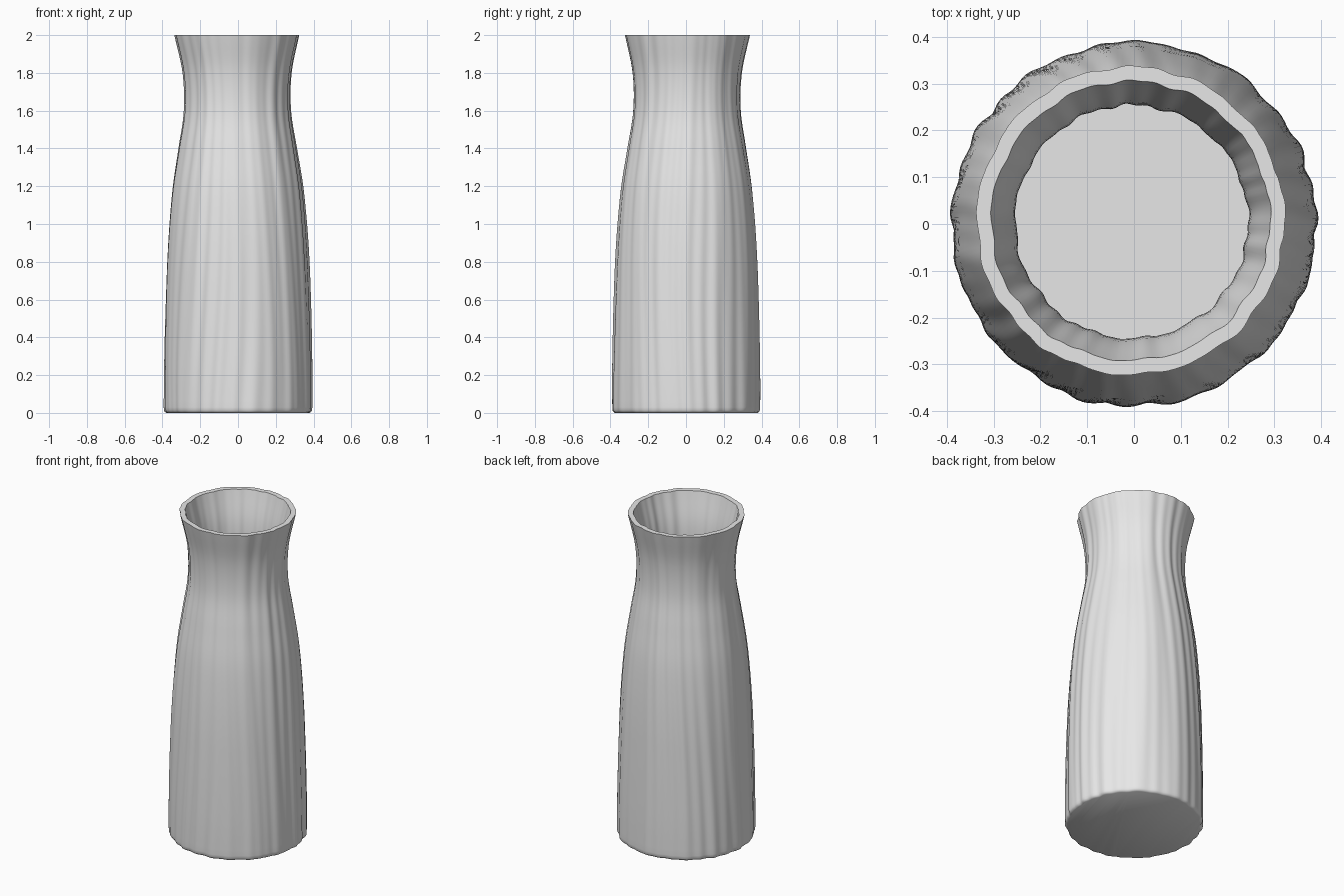
import bpy
import bmesh
import math

cube = bpy.data.objects.get("Cube")
if cube:
    bpy.data.objects.remove(cube, do_unlink=True)

SEGMENTS = 200
HEIGHT = 2.0
WALL = 0.031
FLOOR = 0.04
# Mean outer radius at equal height steps, foot to rim
RADII = [0.389, 0.389, 0.386, 0.381, 0.374, 0.362, 0.343, 0.312, 0.282, 0.287, 0.329]


def mean_radius(z):
    """Smooth curve through RADII."""
    last = len(RADII) - 1
    t = z / HEIGHT * last
    i = min(int(t), last - 1)
    f = t - i
    b, c = RADII[i], RADII[i + 1]
    a = RADII[i - 1] if i else b
    d = RADII[i + 2] if i + 2 <= last else 2 * c - b
    return b + 0.5 * f * (c - a + f * (2*a - 5*b + 4*c - d + f * (3*(b - c) + d - a)))


def ribs(angle, z):
    """Irregular hand-drawn ribs that wander with height and soften at the neck."""
    t = angle + 0.05 * math.sin(2.3 * z + 2 * angle) + 0.04 * z * math.sin(angle)
    fine = math.sin(27 * t + 1.6 * math.sin(3 * t))
    broad = math.sin(13 * t + 1.2 * math.sin(2 * t + z))
    sharp = math.sin(41 * t + 2 * math.sin(2 * t) + 1.5 * z)
    patch = 0.6 + 0.4 * math.sin(3 * t + 1.7 * z)
    strength = 1 - 0.25 * z
    return strength * (0.0042 * fine * patch + 0.0016 * sharp * (1 - patch)) + 0.0026 * broad


def ring(bm, z, inset):
    """One ribbed loop; the neck sits slightly off centre."""
    shift = 0.007 * (z / HEIGHT) ** 2
    loop = []
    for i in range(SEGMENTS):
        a = math.tau * i / SEGMENTS
        r = mean_radius(z) - inset + ribs(a, z)
        loop.append(bm.verts.new((r * math.cos(a) - shift, r * math.sin(a) + shift, z)))
    return loop


# Profile runs up the outside, over the flat rim and down the inside
steps = 56
outside = [(0, 0.014), (0.005, 0.006), (0.014, 0.001)]
outside += [(0.03 + (HEIGHT - 0.03) * i / steps, 0) for i in range(steps + 1)]
inside = [(HEIGHT - (HEIGHT - FLOOR) * i / steps, WALL) for i in range(steps + 1)]

bm = bmesh.new()
loops = [ring(bm, z, inset) for z, inset in outside + inside]
for low, high in zip(loops, loops[1:]):
    for i in range(SEGMENTS):
        j = (i + 1) % SEGMENTS
        bm.faces.new((low[i], low[j], high[j], high[i]))
# Underside and inner floor
bm.faces.new(loops[0][::-1])
bm.faces.new(loops[-1])
bmesh.ops.recalc_face_normals(bm, faces=bm.faces)

mesh = bpy.data.meshes.new("ribbed_vase")
bm.to_mesh(mesh)
bm.free()
vase = bpy.data.objects.new("ribbed_vase", mesh)
bpy.context.collection.objects.link(vase)

# Plain light grey ceramic
colour = (0.8, 0.8, 0.8, 1)
grey = bpy.data.materials.new("light_grey_ceramic")
grey.use_nodes = True
grey.diffuse_color = colour
grey.node_tree.nodes["Principled BSDF"].inputs["Base Color"].default_value = colour
mesh.materials.append(grey)

bpy.ops.object.select_all(action="DESELECT")
vase.select_set(True)
bpy.context.view_layer.objects.active = vase
bpy.ops.object.shade_smooth_by_angle(angle=math.radians(40))
